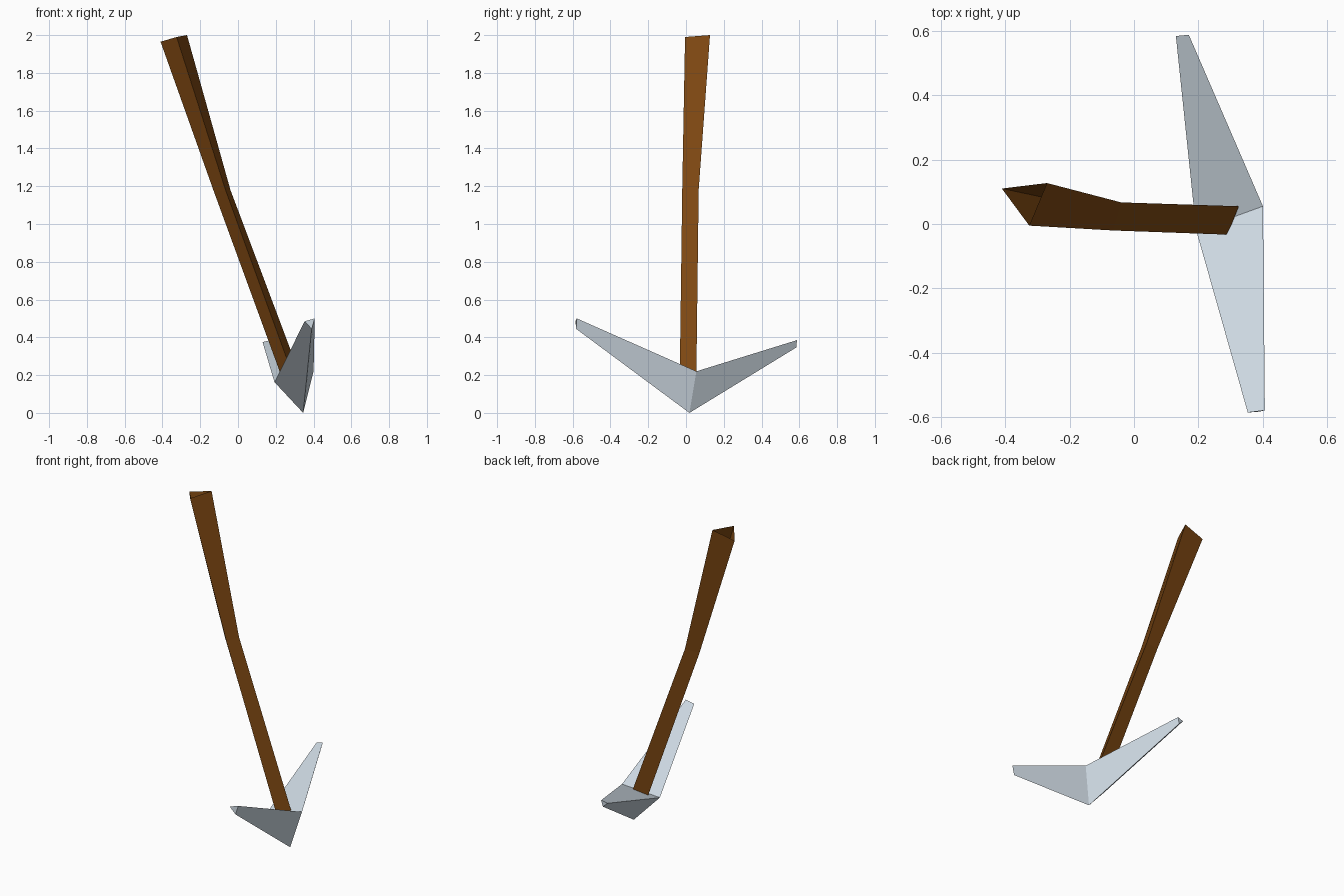
import bpy, bmesh

if "Cube" in bpy.data.objects:
    bpy.data.objects.remove(bpy.data.objects["Cube"])


def material(name, rgb):
    m = bpy.data.materials.new(name)
    m.diffuse_color = (*rgb, 1)
    m.use_nodes = True
    m.node_tree.nodes["Principled BSDF"].inputs["Base Color"].default_value = m.diffuse_color
    return m


def loft(name, rings, mat, capped):
    """Flat-shaded tube skinned through matching triangular rings."""
    bm = bmesh.new()
    loops = [[bm.verts.new(p) for p in ring] for ring in rings]
    for a, b in zip(loops, loops[1:]):
        n = len(a)
        for i in range(n):
            j = (i + 1) % n
            bm.faces.new((a[i], a[j], b[j], b[i]))
    if capped:
        bm.faces.new(loops[0])
        bm.faces.new(loops[-1])
    bmesh.ops.recalc_face_normals(bm, faces=bm.faces)
    # open tubes: make sure the walls face away from the axis
    if not capped:
        f = next(iter(bm.faces))
        centre = sum((v.co for v in loops[0] + loops[1]), f.normal * 0) / (2 * len(loops[0]))
        f.normal_update()
        if f.normal.dot(f.calc_center_median() - centre) < 0:
            bmesh.ops.reverse_faces(bm, faces=bm.faces)
    mesh = bpy.data.meshes.new(name)
    bm.to_mesh(mesh)
    bm.free()
    mesh.materials.append(mat)
    obj = bpy.data.objects.new(name, mesh)
    bpy.context.collection.objects.link(obj)
    return obj


wood = material("wood", (0.21, 0.065, 0.006))
metal = material("metal", (0.62, 0.70, 0.77))

# Leaning three-sided shaft, open at the ends, with a slight bend
loft("handle", [
    [(-0.41, 0.11, 1.965), (-0.27, 0.127, 2.0), (-0.325, -0.005, 1.99)],
    [(-0.127, 0.05, 1.17), (-0.04, 0.067, 1.18), (-0.066, -0.02, 1.18)],
    [(0.235, 0.04, 0.18), (0.325, 0.055, 0.21), (0.29, -0.033, 0.20)],
], wood, False)

# Swept head: two tapering three-sided picks meeting at a central ridge
loft("pick_head", [
    [(0.353, -0.585, 0.485), (0.406, -0.578, 0.5), (0.39, -0.582, 0.445)],
    [(0.193, -0.02, 0.163), (0.40, 0.055, 0.22), (0.345, 0.018, 0.0)],
    [(0.13, 0.583, 0.375), (0.17, 0.587, 0.385), (0.16, 0.585, 0.347)],
], metal, True)
